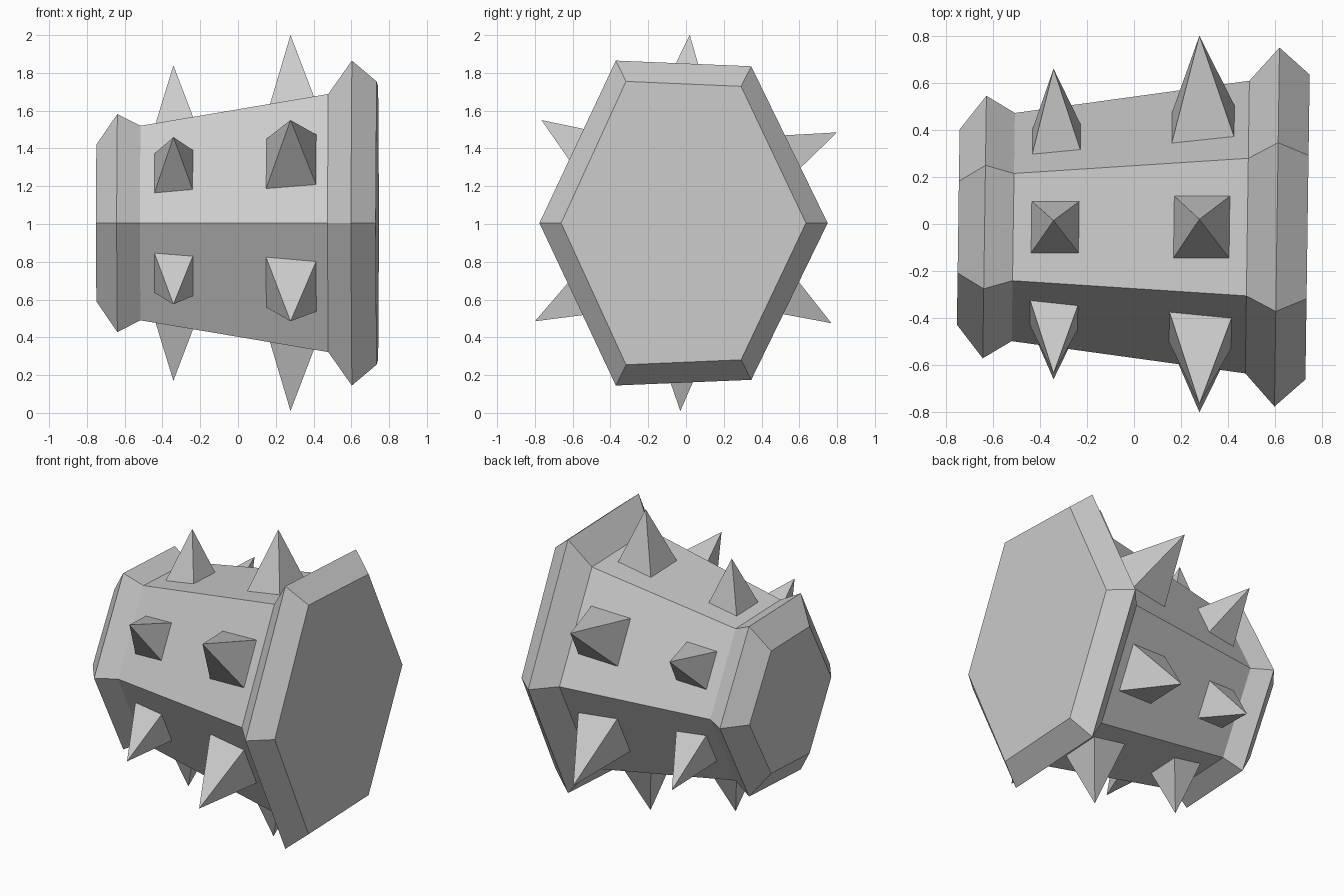
import bpy, bmesh
from mathutils import Vector

cube = bpy.data.objects.get("Cube")
if cube:
    bpy.data.objects.remove(cube)

metal = bpy.data.materials.new("plain grey")
metal.use_nodes = True
GREY = (0.6, 0.6, 0.6, 1)
metal.diffuse_color = GREY
metal.node_tree.nodes["Principled BSDF"].inputs["Base Color"].default_value = GREY


def add_object(name, bm):
    bmesh.ops.recalc_face_normals(bm, faces=bm.faces)
    mesh = bpy.data.meshes.new(name)
    bm.to_mesh(mesh)
    bm.free()
    mesh.materials.append(metal)
    obj = bpy.data.objects.new(name, mesh)
    bpy.context.collection.objects.link(obj)
    return obj


def hexagon(x, ry, rz):
    """Six-sided ring round the x axis, a little lopsided and sheared."""
    outline = [(-0.47, 1.0), (0.47, 0.965), (1.0, 0.0),
               (0.47, -0.965), (-0.47, -1.0), (-1.0, 0.0)]
    ring = []
    for a, b in outline:
        y = a * ry - 0.013
        ring.append(Vector((x + 0.014 * y, y, 1.005 + b * rz)))
    return ring


# Flared six-sided drum: (x, half depth, half height) of each ring
profile = [(-0.747, 0.415, 0.415), (-0.635, 0.558, 0.577), (-0.513, 0.485, 0.515),
           (0.482, 0.622, 0.683), (0.608, 0.763, 0.86), (0.738, 0.648, 0.75)]
rings = [hexagon(*p) for p in profile]

bm = bmesh.new()
loops = [[bm.verts.new(p) for p in ring] for ring in rings]
for a, b in zip(loops, loops[1:]):
    for i in range(6):
        j = (i + 1) % 6
        bm.faces.new((a[i], a[j], b[j], b[i]))
bm.faces.new(loops[0])
bm.faces.new(loops[-1])
add_object("drum_body", bm)


def spike(name, side, x, width, depth, tip):
    """Four-sided spike seated on one long side of the drum."""
    t = (x - profile[2][0]) / (profile[3][0] - profile[2][0])
    j = (side + 1) % 6
    p = rings[2][side].lerp(rings[3][side], t)
    q = rings[2][j].lerp(rings[3][j], t)
    centre = (p + q) / 2
    along = (rings[3][side] + rings[3][j] - rings[2][side] - rings[2][j]).normalized()
    across = (q - p).normalized()
    sink = (Vector(tip) - centre).normalized() * 0.008
    bm = bmesh.new()
    base = [bm.verts.new(centre - sink + along * sx * width / 2 + across * sy * depth / 2)
            for sx, sy in ((-1, -1), (1, -1), (1, 1), (-1, 1))]
    apex = bm.verts.new(tip)
    bm.faces.new(base)
    for i in range(4):
        bm.faces.new((base[i], base[(i + 1) % 4], apex))
    add_object(name, bm)


# Tips of the spikes (y, z) per side: large row, then small row
sides = ["top", "back_upper", "back_lower", "bottom", "front_lower", "front_upper"]
large_tips = [(0.02, 2.0), (0.8, 1.485), (0.77, 0.475), (-0.03, 0.01), (-0.8, 0.485), (-0.765, 1.55)]
small_tips = [(0.015, 1.84), (0.66, 1.41), (0.635, 0.56), (-0.025, 0.17), (-0.66, 0.575), (-0.635, 1.46)]
for i, side in enumerate(sides):
    flat = side in ("top", "bottom")
    spike("large_spike_" + side, i, 0.288, 0.245 if flat else 0.272, 0.27 if flat else 0.3,
          (0.278, *large_tips[i]))
    spike("small_spike_" + side, i, -0.335, 0.21, 0.225 if flat else 0.24,
          (-0.342, *small_tips[i]))
